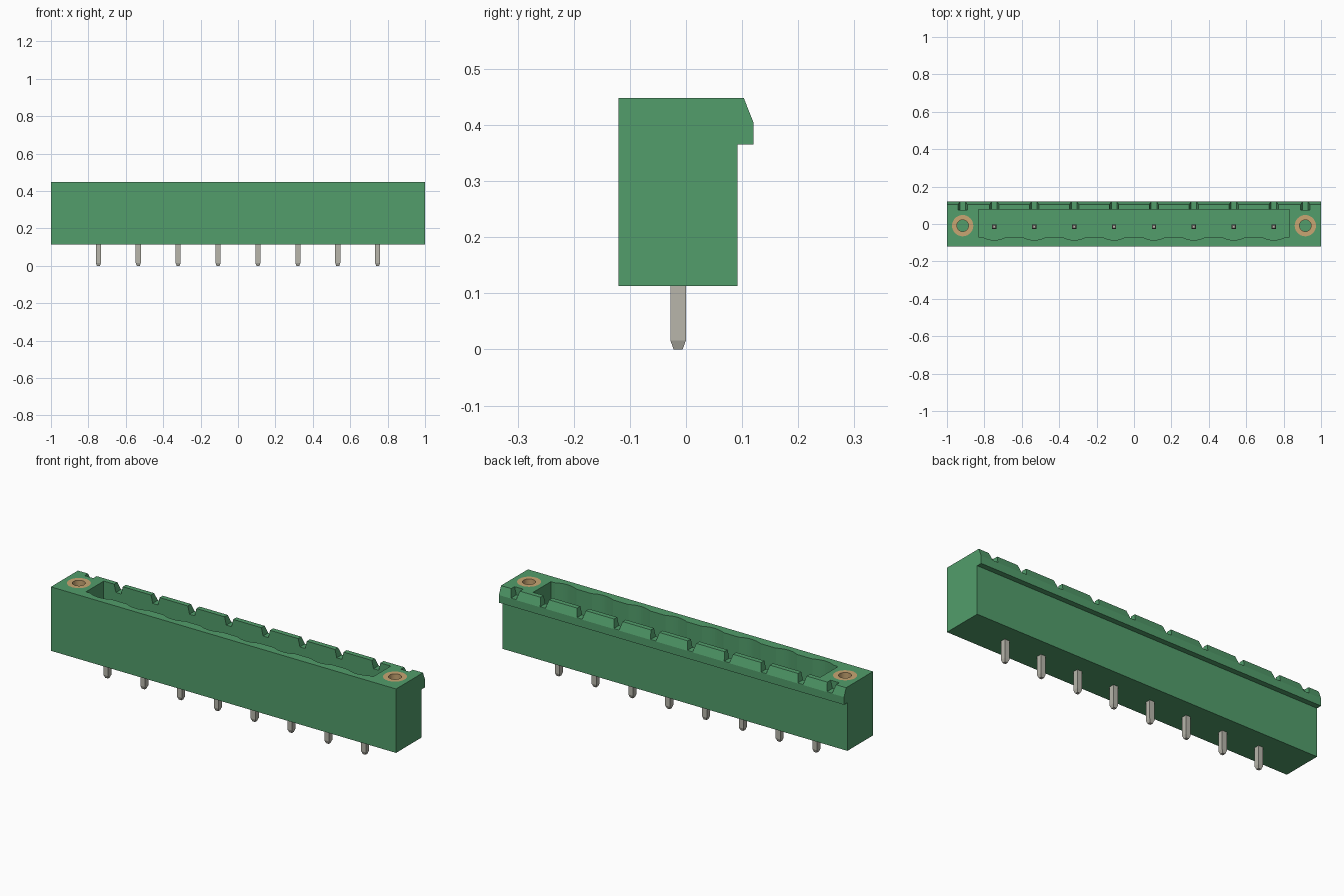
import bpy, bmesh, math
from mathutils import Vector

if "Cube" in bpy.data.objects:
    bpy.data.objects.remove(bpy.data.objects["Cube"])


def material(name, rgb):
    m = bpy.data.materials.new(name)
    m.use_nodes = True
    m.diffuse_color = (*rgb, 1)
    m.node_tree.nodes["Principled BSDF"].inputs["Base Color"].default_value = (*rgb, 1)
    return m


GREEN = material("green plastic", (0.084, 0.337, 0.147))
METAL = material("tin metal", (0.48, 0.47, 0.41))
BRASS = material("brass", (0.58, 0.38, 0.17))

TOP, BASE = 0.448, 0.113
FLOOR = 0.16
PIN_Y = -0.012
PINS = [-0.7465 + 0.21329 * i for i in range(8)]
NUT_X, NUT_Y = 0.916, -0.009


def prism(bm, points, step):
    """Extrude a closed outline of 3D points by the vector step."""
    face = bm.faces.new([bm.verts.new(p) for p in points])
    ext = bmesh.ops.extrude_face_region(bm, geom=[face])
    bmesh.ops.translate(bm, vec=Vector(step),
                        verts=[v for v in ext["geom"] if isinstance(v, bmesh.types.BMVert)])


def finish(bm, name, mat):
    bmesh.ops.recalc_face_normals(bm, faces=bm.faces)
    me = bpy.data.meshes.new(name)
    bm.to_mesh(me)
    bm.free()
    me.materials.append(mat)
    ob = bpy.data.objects.new(name, me)
    bpy.context.collection.objects.link(ob)
    return ob


def select(ob):
    bpy.ops.object.select_all(action="DESELECT")
    ob.select_set(True)
    bpy.context.view_layer.objects.active = ob


def cut(ob, cutter):
    cutter.hide_render = True
    mod = ob.modifiers.new("cut", "BOOLEAN")
    mod.operation, mod.solver, mod.object = "DIFFERENCE", "EXACT", cutter
    select(ob)
    bpy.ops.object.modifier_apply(modifier=mod.name)
    bpy.data.objects.remove(cutter)


def circle(x, y, z, r, n=32):
    return [(x + r * math.cos(2 * math.pi * i / n), y + r * math.sin(2 * math.pi * i / n), z)
            for i in range(n)]


# Housing: side profile with the overhanging chamfered lip at the back
bm = bmesh.new()
profile = [(-0.12, BASE), (0.092, BASE), (0.092, 0.365), (0.12, 0.365),
           (0.12, 0.405), (0.103, TOP), (-0.12, TOP)]
prism(bm, [(-1, y, z) for y, z in profile], (2, 0, 0))
housing = finish(bm, "housing", GREEN)

# Plug cavity with a rounded groove in the front wall at every pin
bm = bmesh.new()
outline = [(0.832, 0.077, FLOOR), (-0.832, 0.077, FLOOR), (-0.832, -0.07, FLOOR)]
for x in PINS:
    for i in range(11):
        t = i / 5 - 1
        outline.append((x + 0.062 * t, -0.07 - 0.016 * (1 - t * t), FLOOR))
outline.append((0.832, -0.07, FLOOR))
prism(bm, outline, (0, 0, 0.5))
cut(housing, finish(bm, "cavity_cutter", GREEN))

# Coding slots across the rear wall, narrowing downwards
bm = bmesh.new()
for x in [-NUT_X] + PINS + [NUT_X]:
    slot = [(x - 0.015, 0.075, 0.407), (x + 0.015, 0.075, 0.407),
            (x + 0.025, 0.075, TOP), (x + 0.025, 0.075, 0.5),
            (x - 0.025, 0.075, 0.5), (x - 0.025, 0.075, TOP)]
    prism(bm, slot, (0, 0.1, 0))
cut(housing, finish(bm, "slot_cutter", GREEN))

# Holes for the threaded inserts
bm = bmesh.new()
for s in (-1, 1):
    prism(bm, circle(s * NUT_X, NUT_Y, 0.22, 0.057), (0, 0, 0.4))
cut(housing, finish(bm, "hole_cutter", GREEN))

# Threaded inserts: brass tubes flush with the top
for s, side in ((-1, "right"), (1, "left")):
    bm = bmesh.new()
    rings = [[bm.verts.new(p) for p in circle(s * NUT_X, NUT_Y, z, r)]
             for r, z in ((0.057, 0.22), (0.057, TOP), (0.031, TOP), (0.031, 0.22))]
    for a, b in zip(rings, rings[1:] + rings[:1]):
        for i in range(32):
            j = (i + 1) % 32
            bm.faces.new((a[i], a[j], b[j], b[i]))
    insert = finish(bm, side + "_threaded_insert", BRASS)
    select(insert)
    bpy.ops.object.shade_smooth_by_angle(angle=math.radians(30))

# Contact pins: square solder tail, thinner contact inside the cavity, tapered ends
SECTIONS = [(0.0, 0.008), (0.016, 0.0138), (0.14, 0.0138), (0.14, 0.0115),
            (0.375, 0.0115), (0.39, 0.007)]
for n, x in enumerate(PINS, 1):
    bm = bmesh.new()
    loops = [[bm.verts.new((x + h * a, PIN_Y - 0.002 + h * b, z))
              for a, b in ((-1, -1), (1, -1), (1, 1), (-1, 1))] for z, h in SECTIONS]
    for a, b in zip(loops, loops[1:]):
        for i in range(4):
            j = (i + 1) % 4
            bm.faces.new((a[i], a[j], b[j], b[i]))
    bm.faces.new(loops[0][::-1])
    bm.faces.new(loops[-1])
    finish(bm, "contact_pin_%d" % n, METAL)
